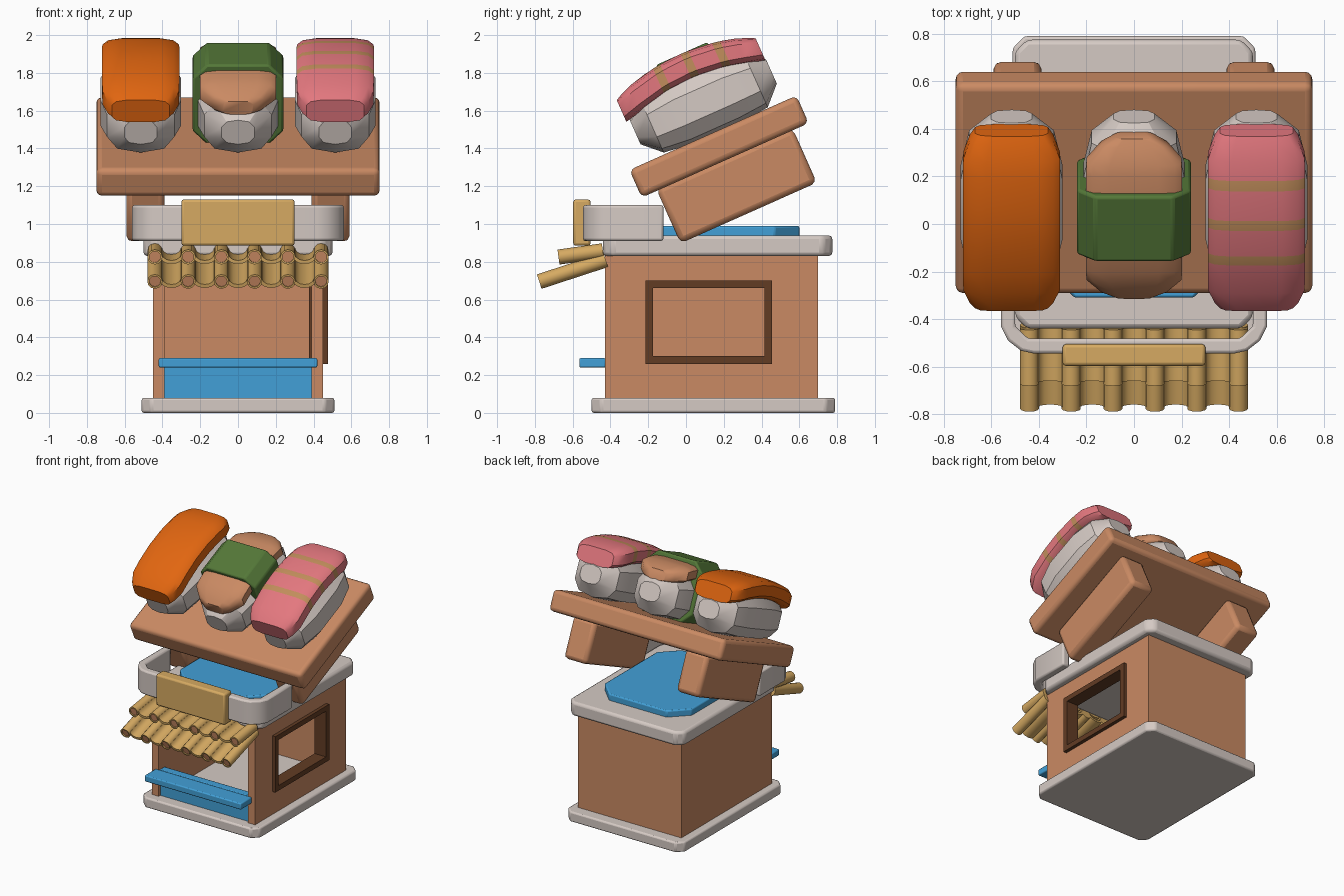
import bpy, bmesh, math
from mathutils import Matrix, Vector

if "Cube" in bpy.data.objects:
    bpy.data.objects.remove(bpy.data.objects["Cube"])


def mat(name, r, g, b):
    m = bpy.data.materials.new(name)
    lin = [((c / 255 + 0.055) / 1.055) ** 2.4 for c in (r, g, b)]
    m.diffuse_color = (*lin, 1)
    m.use_nodes = True
    m.node_tree.nodes["Principled BSDF"].inputs["Base Color"].default_value = m.diffuse_color
    return m


WOOD = mat("warm wood", 202, 138, 99)
DARK = mat("dark wood", 98, 60, 36)
STONE = mat("pale grey", 213, 202, 196)
BLUE = mat("blue", 66, 160, 215)
BAMBOO = mat("bamboo tan", 214, 170, 98)
ORANGE = mat("salmon orange", 226, 102, 16)
PINK = mat("prawn pink", 228, 120, 127)
STRIPE = mat("stripe tan", 194, 142, 92)
GREEN = mat("seaweed green", 84, 120, 56)

# tilted frame for the tray: local y runs along it, local z is its normal
TILT = Matrix.Translation((0, 0.175, 1.41)) @ Matrix.Rotation(math.radians(24), 4, 'X')


def finish(name, bm, mats, bevel=0, segs=2, matrix=None, angle=35):
    bmesh.ops.recalc_face_normals(bm, faces=bm.faces)
    me = bpy.data.meshes.new(name)
    bm.to_mesh(me)
    bm.free()
    if matrix:
        me.transform(matrix)
    ob = bpy.data.objects.new(name, me)
    bpy.context.collection.objects.link(ob)
    for m in mats:
        me.materials.append(m)
    if bevel:
        mod = ob.modifiers.new("bevel", 'BEVEL')
        mod.width, mod.segments, mod.limit_method = bevel, segs, 'ANGLE'
    bpy.context.view_layer.objects.active = ob
    ob.select_set(True)
    bpy.ops.object.shade_smooth_by_angle(angle=math.radians(angle))
    ob.select_set(False)
    return ob


def loft(bm, rings, first_cap=0):
    """Skin closed rings of points and cap both ends."""
    vs = [[bm.verts.new(p) for p in r] for r in rings]
    n = len(vs[0])
    for a, b in zip(vs, vs[1:]):
        for i in range(n):
            bm.faces.new((a[i], a[(i + 1) % n], b[(i + 1) % n], b[i]))
    bm.faces.new(vs[0][::-1]).material_index = first_cap
    bm.faces.new(vs[-1])


def rect(x0, x1, y0, y1, c=0):
    if not c:
        return [(x0, y0), (x1, y0), (x1, y1), (x0, y1)]
    return [(x0 + c, y0), (x1 - c, y0), (x1, y0 + c), (x1, y1 - c),
            (x1 - c, y1), (x0 + c, y1), (x0, y1 - c), (x0, y0 + c)]


def prism(name, pts, z0, z1, m, bevel=0.012):
    bm = bmesh.new()
    loft(bm, [[(x, y, z) for x, y in pts] for z in (z0, z1)])
    return finish(name, bm, [m], bevel)


def boxes(name, dims, m, bevel=0, matrix=None, segs=2):
    bm = bmesh.new()
    for x0, x1, y0, y1, z0, z1 in dims:
        loft(bm, [[(x, y, z) for x, y in rect(x0, x1, y0, y1)] for z in (z0, z1)])
    return finish(name, bm, [m], bevel, segs, matrix)


# ---- stall ----
prism("base_slab", rect(-0.51, 0.51, -0.5, 0.79, 0.05), 0, 0.08, STONE)
boxes("left_and_back_walls", [(-0.45, -0.39, -0.43, 0.70, 0.07, 0.84),
                              (-0.39, 0.39, 0.64, 0.70, 0.07, 0.84)], WOOD)
boxes("window_wall", [(0.39, 0.45, -0.43, -0.19, 0.07, 0.84),
                      (0.39, 0.45, 0.43, 0.70, 0.07, 0.84),
                      (0.39, 0.45, -0.19, 0.43, 0.07, 0.28),
                      (0.39, 0.45, -0.19, 0.43, 0.68, 0.84)], WOOD)
boxes("window_frame", [(0.377, 0.477, -0.215, -0.175, 0.26, 0.70),
                       (0.377, 0.477, 0.415, 0.455, 0.26, 0.70),
                       (0.377, 0.477, -0.175, 0.415, 0.26, 0.30),
                       (0.377, 0.477, -0.175, 0.415, 0.66, 0.70)], DARK)
boxes("counter_panel", [(-0.392, 0.392, -0.41, -0.37, 0.07, 0.25)], BLUE)
boxes("counter_top", [(-0.42, 0.42, -0.565, -0.425, 0.24, 0.29),
                      (-0.389, 0.389, -0.425, -0.36, 0.24, 0.29)], BLUE, 0.008)
prism("roof_slab", rect(-0.5, 0.5, -0.44, 0.775, 0.05), 0.83, 0.94, STONE, 0.02)
prism("roof_panel", rect(-0.38, 0.38, -0.31, 0.6, 0.13), 0.93, 0.99, BLUE, 0.01)

# U-shaped parapet around the front of the roof
half = [(0.42, -0.545), (0.475, -0.533), (0.53, -0.49), (0.56, -0.43), (0.56, -0.12),
        (0.5, -0.12), (0.5, -0.43), (0.445, -0.482)]
prism("parapet", half + [(-x, y) for x, y in half[::-1]], 0.91, 1.1, STONE, 0.012)
boxes("sign_board", [(-0.3, 0.3, -0.597, -0.505, 0.885, 1.13)], BAMBOO, 0.014)


# ---- bamboo awning: tubes with curved channels between them ----
def awning(name, p0, p1):
    bm = bmesh.new()
    a, b = Vector((0, *p0)), Vector((0, *p1))
    d = (b - a).normalized()
    up = Vector((0, -d.z, d.y))
    at = lambda base, x, h: base + Vector((x, 0, 0)) + up * h
    xs = [-0.44 + 0.176 * i for i in range(6)]
    for x in xs:
        circ = lambda base, r: [at(base, x + r * math.cos(t * math.pi / 6),
                                   r * math.sin(t * math.pi / 6)) for t in range(12)]
        loft(bm, [circ(a + d * 0.008, 0.03), circ(a, 0.03), circ(a, 0.04), circ(b, 0.04)], 1)
    for x in [v + 0.088 for v in xs[:-1]]:
        angs = [math.pi * (1 + i / 6) for i in range(7)]
        prof = [(x + 0.066 * math.cos(t), 0.01 + 0.05 * math.sin(t)) for t in angs]
        prof += [(x + 0.05 * math.cos(t), 0.014 + 0.034 * math.sin(t)) for t in angs[::-1]]
        loft(bm, [[at(s, *p) for p in prof] for s in (a + d * 0.012, b)])
    finish(name, bm, [BAMBOO, WOOD])


awning("awning_lower", (-0.777, 0.695), (-0.425, 0.81))
awning("awning_upper", (-0.675, 0.825), (-0.44, 0.858))

# ---- tilted serving tray ----
boxes("tray_board", [(-0.75, 0.75, -0.484, 0.484, -0.08, 0.08)], WOOD, 0.03, TILT, 3)
for s, side in ((-1, "left"), (1, "right")):
    boxes("tray_foot_" + side, [(s * 0.49 - 0.1, s * 0.49 + 0.1, -0.395, 0.395, -0.385, -0.07)],
          WOOD, 0.03, TILT)


# ---- sushi ----
def ring(cx, u, c, hw, hh, n, e):
    pts = []
    for i in range(n):
        t = 2 * math.pi * (i + 0.5) / n
        f = lambda v: math.copysign(abs(v) ** e, v)
        pts.append((cx + hw * f(math.cos(t)), u, c + hh * f(math.sin(t))))
    return pts


def rice(name, cx):
    secs = [(-0.375, 0.25, 0.09, 0.07), (-0.28, 0.245, 0.185, 0.155), (-0.12, 0.25, 0.222, 0.18),
            (0.16, 0.25, 0.222, 0.18), (0.32, 0.245, 0.185, 0.16), (0.415, 0.25, 0.09, 0.07)]
    bm = bmesh.new()
    loft(bm, [ring(cx, *s, 10, 0.75) for s in secs])
    finish(name, bm, [STONE], matrix=TILT, angle=30)


def topping(name, cx, mats, hw, hh, u0, u1, top, taper, stripes=()):
    us = [u0, u0 + 0.03, u0 + 0.1, -0.2, -0.05, 0.1, 0.24, u1 - 0.1, u1 - 0.03, u1]
    if stripes:
        us = us[:3] + [s + k for s in stripes for k in (-0.022, 0.022)] + us[-3:]
    mid, span = (u0 + u1) / 2, (u1 - u0) / 2
    bm = bmesh.new()
    rings = []
    for u in us:
        t = abs(u - mid) / span
        k = 1 - taper * max(0, (t - 0.7) / 0.3) ** 2
        rings.append(ring(cx, u, top - hh - 0.075 * t * t, hw * k, hh * (0.4 + 0.6 * k), 12, 0.5))
    loft(bm, rings)
    for f in bm.faces:
        if any(abs(f.calc_center_median().y - s) < 0.01 for s in stripes):
            f.material_index = 1
    finish(name, bm, mats, matrix=TILT, angle=40)


for cx, nm in ((-0.515, "left"), (0, "middle"), (0.515, "right")):
    rice("rice_" + nm, cx)
topping("orange_topping", -0.515, [ORANGE], 0.208, 0.075, -0.395, 0.41, 0.532, 0.25)
topping("pink_topping", 0.515, [PINK, STRIPE], 0.208, 0.075, -0.395, 0.41, 0.532, 0.25,
        (-0.13, 0.035, 0.21))
topping("brown_topping", 0, [WOOD], 0.205, 0.06, -0.35, 0.385, 0.515, 0.6)

# seaweed band wrapped round the middle piece
bm = bmesh.new()
loft(bm, [[(x, u, z) for x, z in rect(-0.24, 0.24, 0.07, 0.53, 0.075)] for u in (-0.13, 0.17)])
finish("seaweed_band", bm, [GREEN], 0.012, 2, TILT)
